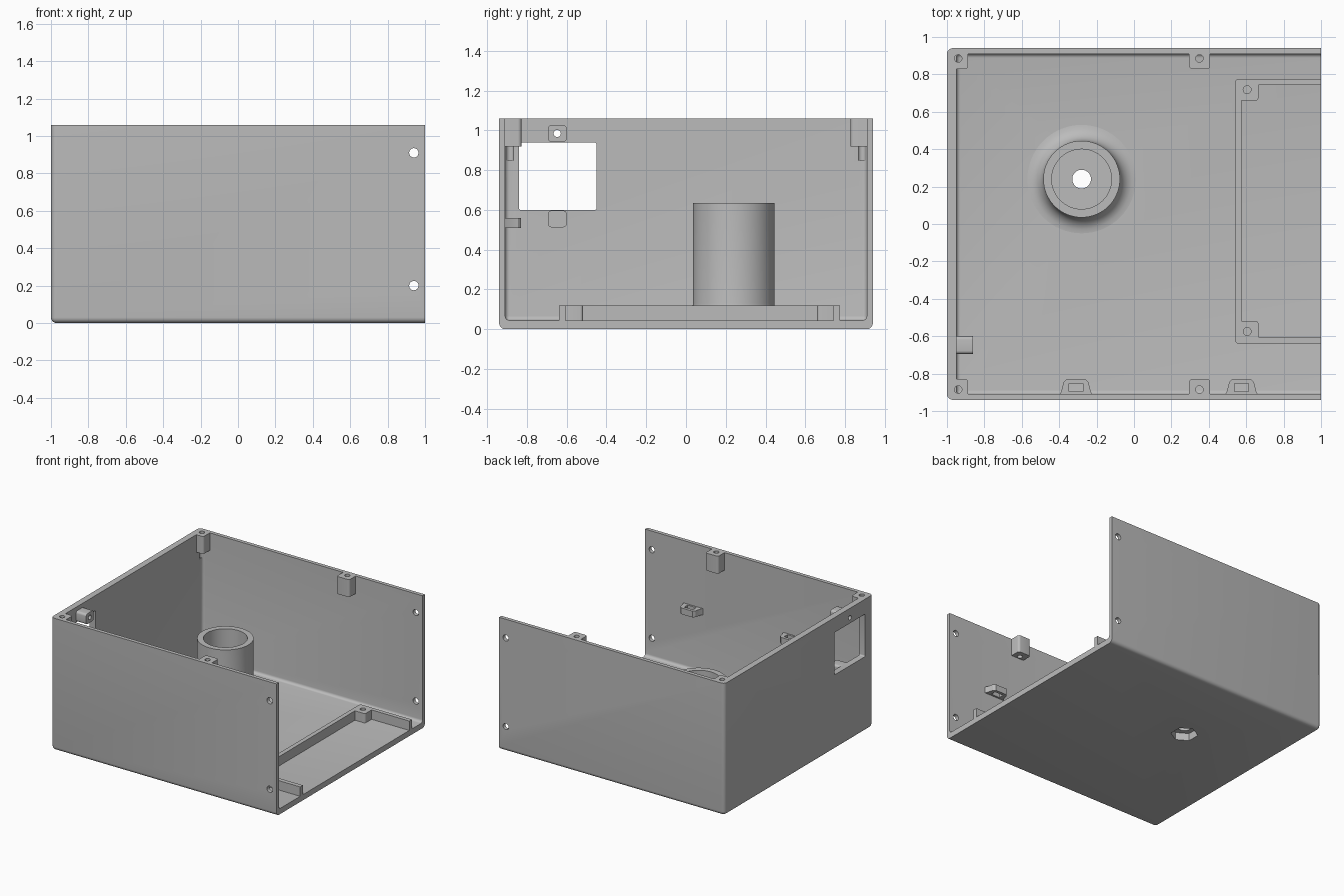
import bpy
import bmesh
from math import cos, sin, pi, radians
from mathutils import Matrix, Vector

if "Cube" in bpy.data.objects:
    bpy.data.objects.remove(bpy.data.objects["Cube"])

grey = bpy.data.materials.new("plain grey")
grey.use_nodes = True
grey.diffuse_color = (0.5, 0.5, 0.5, 1)
grey.node_tree.nodes["Principled BSDF"].inputs["Base Color"].default_value = (0.5, 0.5, 0.5, 1)
parts = []


def finish(name, bm, part=True):
    bmesh.ops.recalc_face_normals(bm, faces=bm.faces)
    mesh = bpy.data.meshes.new(name)
    bm.to_mesh(mesh)
    bm.free()
    mesh.materials.append(grey)
    obj = bpy.data.objects.new(name, mesh)
    bpy.context.collection.objects.link(obj)
    if part:
        parts.append(obj)
    return obj


def box(name, lo, hi, radius=0, rule=None, part=True):
    """Box between two corners; edges chosen by rule(middle, direction) are rounded."""
    bm = bmesh.new()
    bmesh.ops.create_cube(bm, size=1)
    lo, hi = Vector(lo), Vector(hi)
    for v in bm.verts:
        v.co = [lo[i] + (v.co[i] + 0.5) * (hi[i] - lo[i]) for i in range(3)]
    if radius:
        edges = [e for e in bm.edges
                 if rule((e.verts[0].co + e.verts[1].co) / 2, e.verts[1].co - e.verts[0].co)]
        bmesh.ops.bevel(bm, geom=edges, offset=radius, segments=5, profile=0.5, affect='EDGES')
    return finish(name, bm, part)


def prism(name, outline, z0, z1, part=True):
    bm = bmesh.new()
    face = bm.faces.new([bm.verts.new((x, y, z0)) for x, y in outline])
    top = bmesh.ops.extrude_face_region(bm, geom=[face])["geom"]
    bmesh.ops.translate(bm, vec=(0, 0, z1 - z0),
                        verts=[g for g in top if isinstance(g, bmesh.types.BMVert)])
    return finish(name, bm, part)


def rod(centre, radius, length, axis='Z', sides=24, turn=0):
    """Cutter for round or polygonal holes."""
    bm = bmesh.new()
    bmesh.ops.create_cone(bm, cap_ends=True, segments=sides, radius1=radius,
                          radius2=radius, depth=length)
    spin = {'X': Matrix.Rotation(pi / 2, 4, 'Y'), 'Y': Matrix.Rotation(pi / 2, 4, 'X'),
            'Z': Matrix.Rotation(turn, 4, 'Z')}[axis]
    bm.transform(Matrix.Translation(centre) @ spin)
    return finish("hole_cutter", bm, False)


def cut(cutter, *targets):
    for obj in targets:
        mod = obj.modifiers.new("cut", 'BOOLEAN')
        mod.operation, mod.solver, mod.object = 'DIFFERENCE', 'EXACT', cutter
        bpy.context.view_layer.objects.active = obj
        bpy.ops.object.modifier_apply(modifier=mod.name)
    bpy.data.objects.remove(cutter)


def lower_closed(x_end, z_end):
    return lambda mid, d: mid.x < x_end - 0.01 and mid.z < z_end - 0.01


def upright(mid, d):
    return abs(d.z) > 0.01


# Open shell: floor, front, back and one end wall
shell = box("case_shell", (-1, -0.94, 0), (1, 0.94, 1.06), 0.03, lower_closed(1, 1.06))
cut(box("cavity", (-0.95, -0.91, 0.045), (1.2, 0.91, 1.3), 0.022,
        lower_closed(1.2, 1.3), False), shell)

# Window in the end wall, with a screw tab above and below
cut(box("window", (-1.1, -0.84, 0.6), (-0.9, -0.45, 0.94), 0.01,
        lambda mid, d: abs(d.x) > 0.01, False), shell)
for name, z in (("upper", 0.985), ("lower", 0.555)):
    tab = box(name + "_window_tab", (-0.965, -0.695, z - 0.042), (-0.86, -0.6, z + 0.042), 0.018,
              lambda mid, d: abs(d.x) > 0.01)
    cut(rod((-0.95, -0.648, z), 0.018, 0.3, 'X'), shell, tab)

# Side wall holes near the open end
for z in (0.2, 0.91):
    cut(rod((0.94, 0, z), 0.025, 3, 'Y'), shell)

# Lid screw posts in the corners and at mid wall
for side, s in (("front", -1), ("back", 1)):
    for name, x, x0, x1 in (("corner", -0.94, -0.97, -0.887), ("middle", 0.35, 0.295, 0.407)):
        y0, y1 = sorted((s * 0.925, s * 0.828))
        post = box(f"{side}_{name}_post", (x0, y0, 0.92), (x1, y1, 1.06), 0.018,
                   lambda mid, d: upright(mid, d) and abs(mid.y) < 0.9 and mid.x > -0.95)
        cut(rod((x, s * 0.885, 1), 0.02, 0.3), shell, post)

# Slotted clips on the front wall
for i, x in enumerate((-0.31, 0.575)):
    outline = [(x - 0.095, -0.92), (x - 0.08, -0.9), (x - 0.066, -0.845), (x - 0.05, -0.83),
               (x + 0.05, -0.83), (x + 0.066, -0.845), (x + 0.08, -0.9), (x + 0.095, -0.92)]
    clip = prism(f"front_clip_{i + 1}", outline, 0.51, 0.56)
    cut(box("slot", (x - 0.038, -0.895, 0.4), (x + 0.038, -0.853, 0.7), part=False), clip)

# Low tray rim on the floor, open toward the open end
rim = box("tray_rim", (0.54, -0.64, 0.03), (1, 0.775, 0.12), 0.02,
          lambda mid, d: upright(mid, d) and mid.x < 0.9)
cut(box("tray_inside", (0.575, -0.605, -0.1), (1.2, 0.742, 0.3), part=False), rim)
for name, y, y0, y1 in (("front", -0.575, -0.62, -0.518), ("back", 0.718, 0.66, 0.76)):
    post = box(f"tray_{name}_post", (0.555, y0, 0.03), (0.665, y1, 0.12), 0.015,
               lambda mid, d: upright(mid, d) and mid.x > 0.6)
    cut(rod((0.605, y, 0.15), 0.021, 0.19), post, rim)

# Hollow round tower with a flared foot
axis_x, axis_y = -0.28, 0.24
profile = [(0.05, 0.02), (0.05, 0.1), (0.16, 0.1), (0.16, 0.635), (0.205, 0.635)]
profile += [(0.29 - 0.085 * cos(a), 0.13 - 0.085 * sin(a))
            for a in (radians(15 * k) for k in range(7))]
profile.append((0.29, 0.02))
bm = bmesh.new()
ring = [bm.verts.new((axis_x + r, axis_y, z)) for r, z in profile]
edges = [bm.edges.new((ring[k - 1], ring[k])) for k in range(len(ring))]
bmesh.ops.spin(bm, geom=ring + edges, cent=(axis_x, axis_y, 0), axis=(0, 0, 1),
               angle=2 * pi, steps=64, use_merge=True)
bmesh.ops.remove_doubles(bm, verts=bm.verts, dist=0.0001)
tower = finish("tower", bm)

# Hexagonal nut recess below the tower
cut(rod((axis_x, axis_y, 0), 0.1, 0.12, sides=6, turn=0), shell, tower)

# Smooth the rounded areas, keep edges crisp
bpy.ops.object.select_all(action='DESELECT')
for obj in parts:
    obj.select_set(True)
bpy.context.view_layer.objects.active = shell
bpy.ops.object.shade_smooth_by_angle(angle=radians(32))
